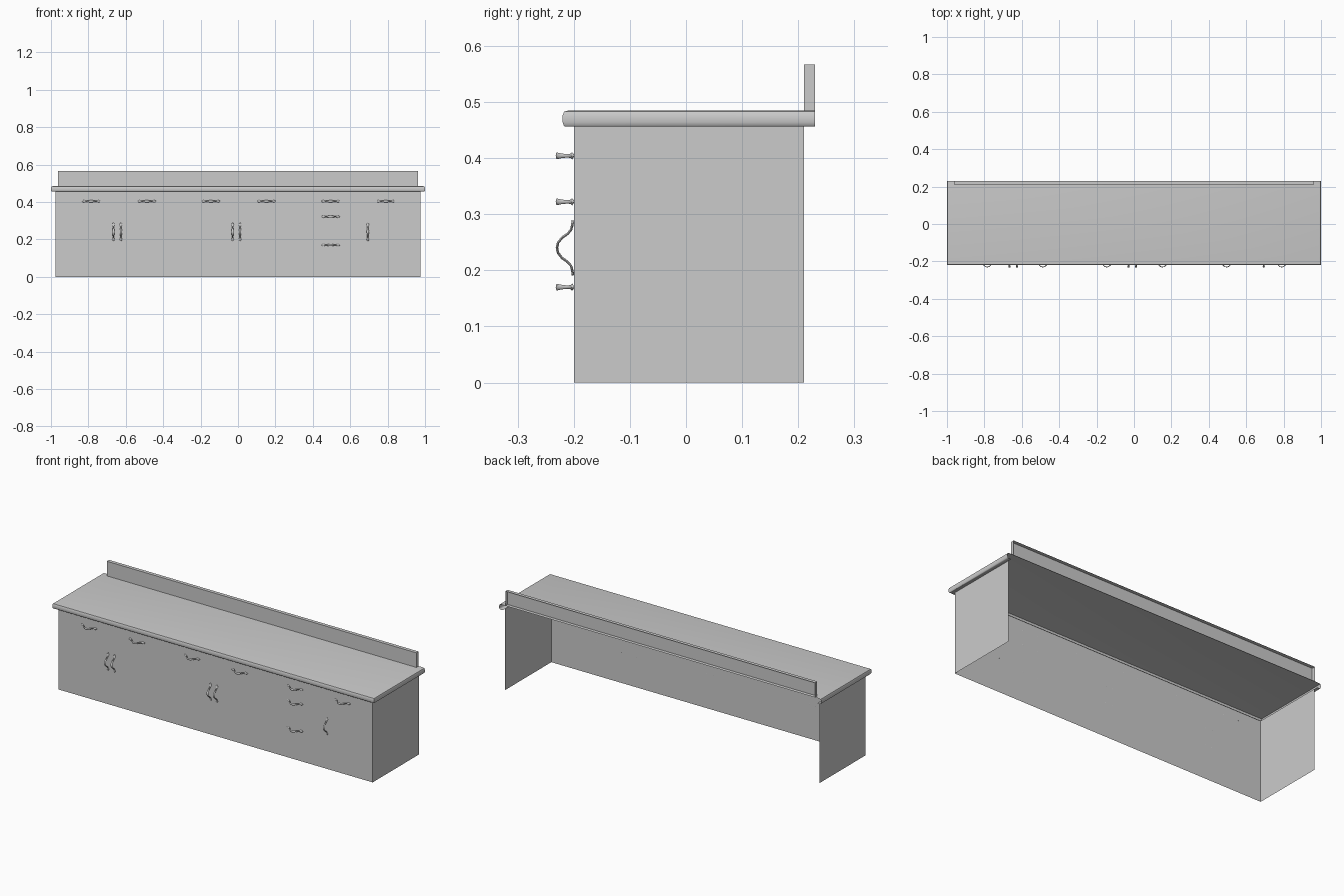
import bpy, bmesh, math
from mathutils import Vector

if "Cube" in bpy.data.objects:
    bpy.data.objects.remove(bpy.data.objects["Cube"])

grey = bpy.data.materials.new("light_grey")
grey.diffuse_color = (0.6, 0.6, 0.6, 1)
grey.use_nodes = True
grey.node_tree.nodes["Principled BSDF"].inputs["Base Color"].default_value = grey.diffuse_color


def make(name, bm, smooth=None):
    bmesh.ops.remove_doubles(bm, verts=bm.verts, dist=1e-5)
    me = bpy.data.meshes.new(name)
    bm.to_mesh(me)
    bm.free()
    me.materials.append(grey)
    ob = bpy.data.objects.new(name, me)
    bpy.context.collection.objects.link(ob)
    if smooth:
        bpy.ops.object.select_all(action='DESELECT')
        ob.select_set(True)
        bpy.context.view_layer.objects.active = ob
        bpy.ops.object.shade_smooth_by_angle(angle=math.radians(smooth))
    return ob


def open_box(name, x0, x1, y0, y1, z0, z1, drop):
    """Box shell without the faces whose normals are in drop."""
    bm = bmesh.new()
    bmesh.ops.create_cube(bm, size=1)
    for v in bm.verts:
        v.co = Vector(((x0 + x1) / 2 + v.co.x * (x1 - x0),
                       (y0 + y1) / 2 + v.co.y * (y1 - y0),
                       (z0 + z1) / 2 + v.co.z * (z1 - z0)))
    bm.normal_update()
    gone = [f for f in bm.faces if any(f.normal.dot(Vector(d)) > 0.9 for d in drop)]
    bmesh.ops.delete(bm, geom=gone, context='FACES')
    return make(name, bm)


UP, DOWN, BACK = (0, 0, 1), (0, 0, -1), (0, 1, 0)

# Cabinet shell (front and sides only) and backsplash, both open to the wall
open_box("cabinet_body", -0.977, 0.977, -0.20, 0.21, 0, 0.457, [UP, DOWN, BACK])
open_box("backsplash", -0.962, 0.962, 0.21, 0.23, 0.485, 0.567, [DOWN, BACK])

# Countertop: hollow slab with a softened rim swept round three sides
rim = [(0.012, 0.485), (0.003, 0.483), (0, 0.476), (0, 0.464), (0.002, 0.458),
       (0.004, 0.456), (0.023, 0.456)]
bm = bmesh.new()
rows = []
for d, z in rim:
    x, y = 1 - d, -0.22 + d
    rows.append([bm.verts.new(c) for c in
                 ((-x, 0.23, z), (-x, y, z), (x, y, z), (x, 0.23, z))])
bm.faces.new(rows[0])
for a, b in zip(rows, rows[1:]):
    for i in range(3):
        bm.faces.new((a[i], b[i], b[i + 1], a[i + 1]))
make("countertop", bm, 50)

# Bow handle: half of the path as (distance from middle, depth, half width)
half = [(0, 0.030, 0.006), (0.009, 0.028, 0.0055), (0.018, 0.021, 0.004),
        (0.025, 0.011, 0.003), (0.032, 0.005, 0.004), (0.039, 0.003, 0.0065),
        (0.045, 0.002, 0.005), (0.049, 0.0015, 0.0015)]
path = [(-s, d, w) for s, d, w in reversed(half[1:])] + half


def handle(name, x, z, upright):
    bm = bmesh.new()
    rings = []
    sides = 8
    for i, (s, d, w) in enumerate(path):
        p, q = path[max(i - 1, 0)], path[min(i + 1, len(path) - 1)]
        t = Vector((q[0] - p[0], q[1] - p[1])).normalized()
        ring = []
        for k in range(sides):
            a = 2 * math.pi * k / sides
            off = 0.0022 * math.sin(a)
            along, depth, across = s - t.y * off, d + t.x * off, w * math.cos(a)
            u, v = (across, along) if upright else (along, -across)
            ring.append(bm.verts.new((x + u, -0.20 - depth, z + v)))
        rings.append(ring)
    for a, b in zip(rings, rings[1:]):
        for k in range(sides):
            n = (k + 1) % sides
            bm.faces.new((a[k], a[n], b[n], b[k]))
    bm.faces.new(rings[0])
    bm.faces.new(rings[-1])
    bmesh.ops.recalc_face_normals(bm, faces=bm.faces)
    make(name, bm, 60)


# Drawer handles lie flat, door handles stand upright
drawers = [(x, 0.404) for x in (-0.785, -0.487, -0.145, 0.152, 0.495, 0.79)]
drawers += [(0.495, 0.322), (0.495, 0.17)]
for i, (x, z) in enumerate(drawers):
    handle(f"drawer_handle_{i + 1}", x, z, False)
for i, x in enumerate((-0.666, -0.626, -0.029, 0.011, 0.694)):
    handle(f"door_handle_{i + 1}", x, 0.24, True)
